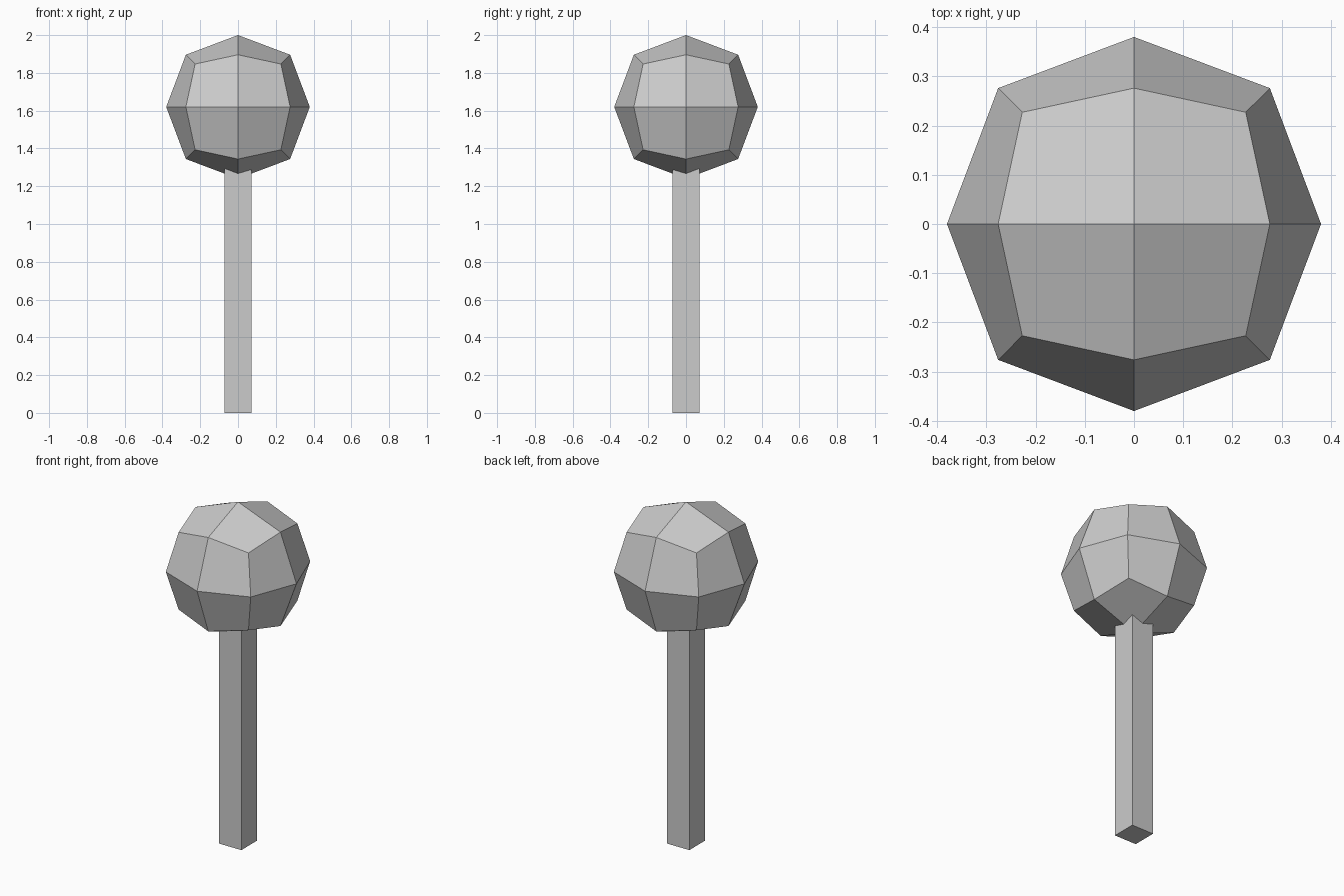
import bpy, bmesh
from mathutils import Vector, Matrix

if "Cube" in bpy.data.objects:
    bpy.data.objects.remove(bpy.data.objects["Cube"])


def add_object(name, bm):
    mesh = bpy.data.meshes.new(name)
    bm.to_mesh(mesh)
    bm.free()
    obj = bpy.data.objects.new(name, mesh)
    bpy.context.collection.objects.link(obj)
    return obj


# Square post, its top buried inside the ball
HALF, TOP = 0.072, 1.36
bm = bmesh.new()
bmesh.ops.create_cube(bm, size=1, matrix=Matrix.Translation((0, 0, TOP / 2))
                      @ Matrix.Diagonal((2 * HALF, 2 * HALF, TOP, 1)))
add_object("post", bm)

# Faceted ball: a cube cut once, with face centres, edge middles and corners
# each set to their own reach along the axes
REACH = {1: 0.38, 2: 0.276, 3: 0.227}
bm = bmesh.new()
bmesh.ops.create_cube(bm, size=2)
bmesh.ops.subdivide_edges(bm, edges=bm.edges[:], cuts=1, use_grid_fill=True)
for v in bm.verts:
    axes = sum(abs(c) > 0.5 for c in v.co)
    v.co *= REACH[axes]
ball = add_object("ball", bm)
ball.location = Vector((0, 0, 1.62))
